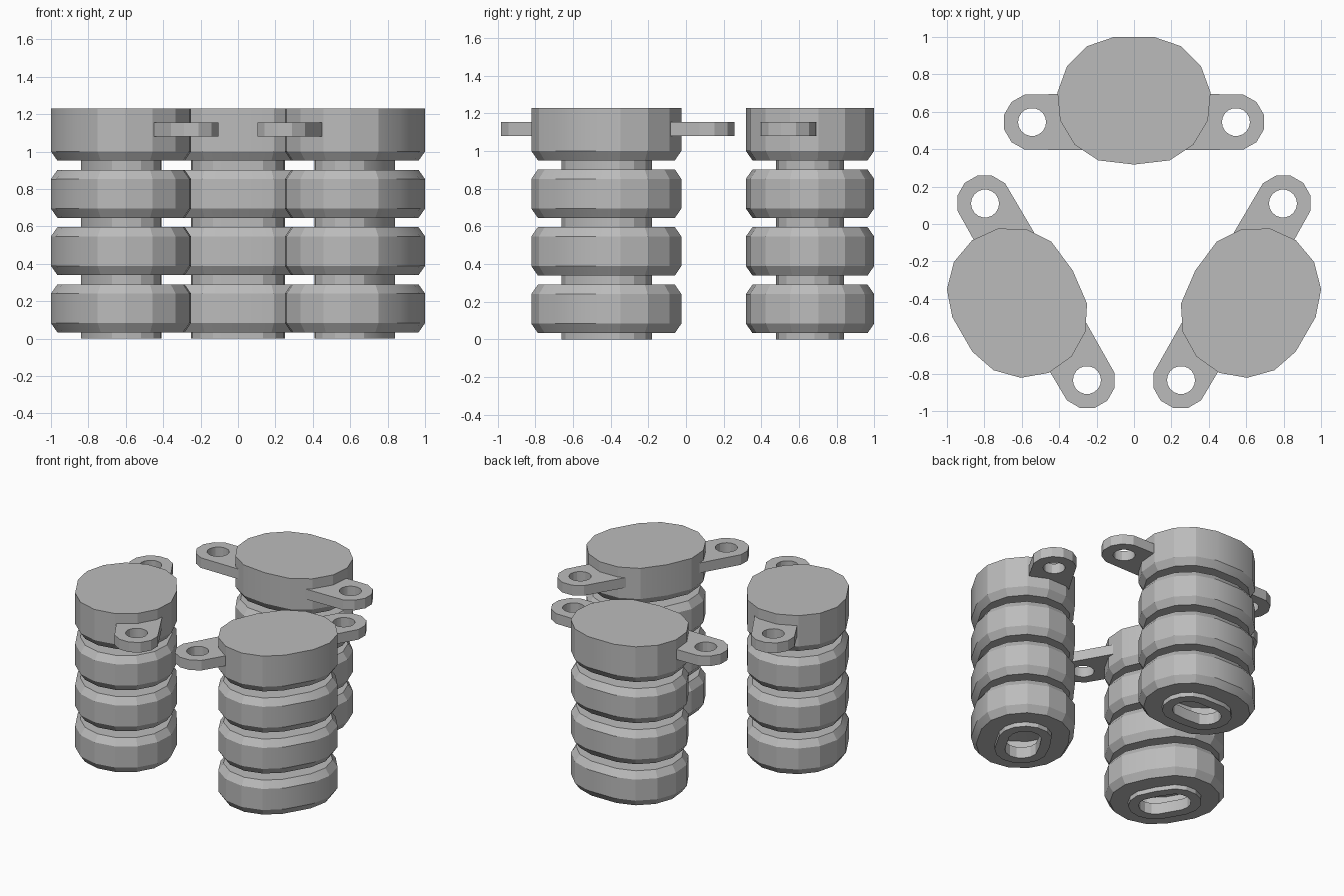
import bpy, bmesh
from math import radians, sin, cos
from mathutils import Matrix

if "Cube" in bpy.data.objects:
    bpy.data.objects.remove(bpy.data.objects["Cube"], do_unlink=True)

grey = bpy.data.materials.new("plain grey")
grey.use_nodes = True
GREY = (0.5, 0.5, 0.5, 1)
grey.diffuse_color = GREY
grey.node_tree.nodes["Principled BSDF"].inputs["Base Color"].default_value = GREY

CENTRE_Y, HALF, RADIUS = 0.66, 0.07, 0.342
PIVOT = Matrix.Translation((0, -0.06, 0))


def finish(bm, name, turn):
    """Turn the part about the common pivot and add it to the scene."""
    bmesh.ops.recalc_face_normals(bm, faces=bm.faces)
    bm.transform(PIVOT @ Matrix.Rotation(radians(turn), 4, 'Z') @ PIVOT.inverted())
    mesh = bpy.data.meshes.new(name)
    bm.to_mesh(mesh)
    bm.free()
    mesh.materials.append(grey)
    obj = bpy.data.objects.new(name, mesh)
    bpy.context.collection.objects.link(obj)
    return obj


def outline(inset):
    """Faceted oval, shrunk evenly by inset."""
    r = RADIUS - inset
    angles = [6.2 + 25.5 * i for i in range(7)]
    right = [(HALF + r * sin(radians(a)), CENTRE_Y + r * cos(radians(a))) for a in angles]
    left = [(-x, y) for x, y in reversed(right)]
    return right + [(0, CENTRE_Y - r)] + left


def bellows_profile():
    """Pairs of inset and height: up the outside, then down the inside."""
    neck, wall, chamfer, pitch = 0.16, 0.07, 0.035, 0.306
    outer, inner = [(neck, 0)], [(neck + wall, 0)]
    for i in range(4):
        z0 = 0.033 + i * pitch
        z1 = z0 + 0.257
        outer += [(neck, z0), (chamfer, z0), (0, z0 + 0.05)]
        inner += [(neck + wall, z0 + 0.05), (wall, z0 + 0.07)]
        if i < 3:
            outer += [(0, z1 - 0.05), (chamfer, z1), (neck, z1)]
            inner += [(wall, z1 - 0.07), (neck + wall, z1 - 0.05)]
    outer.append((0, 1.23))
    inner.append((wall, 1.16))
    return outer, inner


def bellows(name, turn):
    bm = bmesh.new()
    outer, inner = bellows_profile()
    rings = [[bm.verts.new((x, y, z)) for x, y in outline(inset)]
             for inset, z in list(reversed(outer)) + inner]
    for a, b in zip(rings, rings[1:]):
        for i in range(len(a)):
            j = (i + 1) % len(a)
            bm.faces.new((a[i], a[j], b[j], b[i]))
    bm.faces.new(rings[0])
    bm.faces.new(rings[-1])
    return finish(bm, name, turn)


def mounting_tab(name, side, turn):
    """Round-ended tab with a through hole."""
    bm = bmesh.new()
    cx, cy, z0, z1 = 0.545, 0.545, 1.08, 1.155
    rim = [(0.25, cy - 0.15)]
    rim += [(cx + 0.155 * cos(radians(a)), cy + 0.152 * sin(radians(a)))
            for a in range(-75, 76, 30)]
    rim += [(0.37, cy + 0.15)]
    hole = [(cx + 0.075 * cos(radians(a)), cy + 0.075 * sin(radians(a)))
            for a in range(0, 360, 20)]
    edges = []
    for loop in (rim, hole):
        vs = [bm.verts.new((side * x, y, z0)) for x, y in loop]
        edges += [bm.edges.new((vs[i - 1], vs[i])) for i in range(len(vs))]
    bmesh.ops.triangle_fill(bm, edges=edges, use_beauty=True)
    top = bmesh.ops.extrude_face_region(bm, geom=bm.faces[:], use_keep_orig=True)
    bmesh.ops.translate(bm, vec=(0, 0, z1 - z0),
                        verts=[v for v in top["geom"] if isinstance(v, bmesh.types.BMVert)])
    return finish(bm, name, turn)


# Three identical units around the pivot
parts = []
for place, turn in (("back", 0), ("right", 120), ("left", -120)):
    parts.append(bellows(place + "_bellows", turn))
    for label, side in (("first", -1), ("second", 1)):
        parts.append(mounting_tab(f"{place}_{label}_mounting_tab", side, turn))

bpy.ops.object.select_all(action='DESELECT')
for obj in parts:
    obj.select_set(True)
bpy.context.view_layer.objects.active = parts[0]
bpy.ops.object.shade_smooth_by_angle(angle=radians(20))
